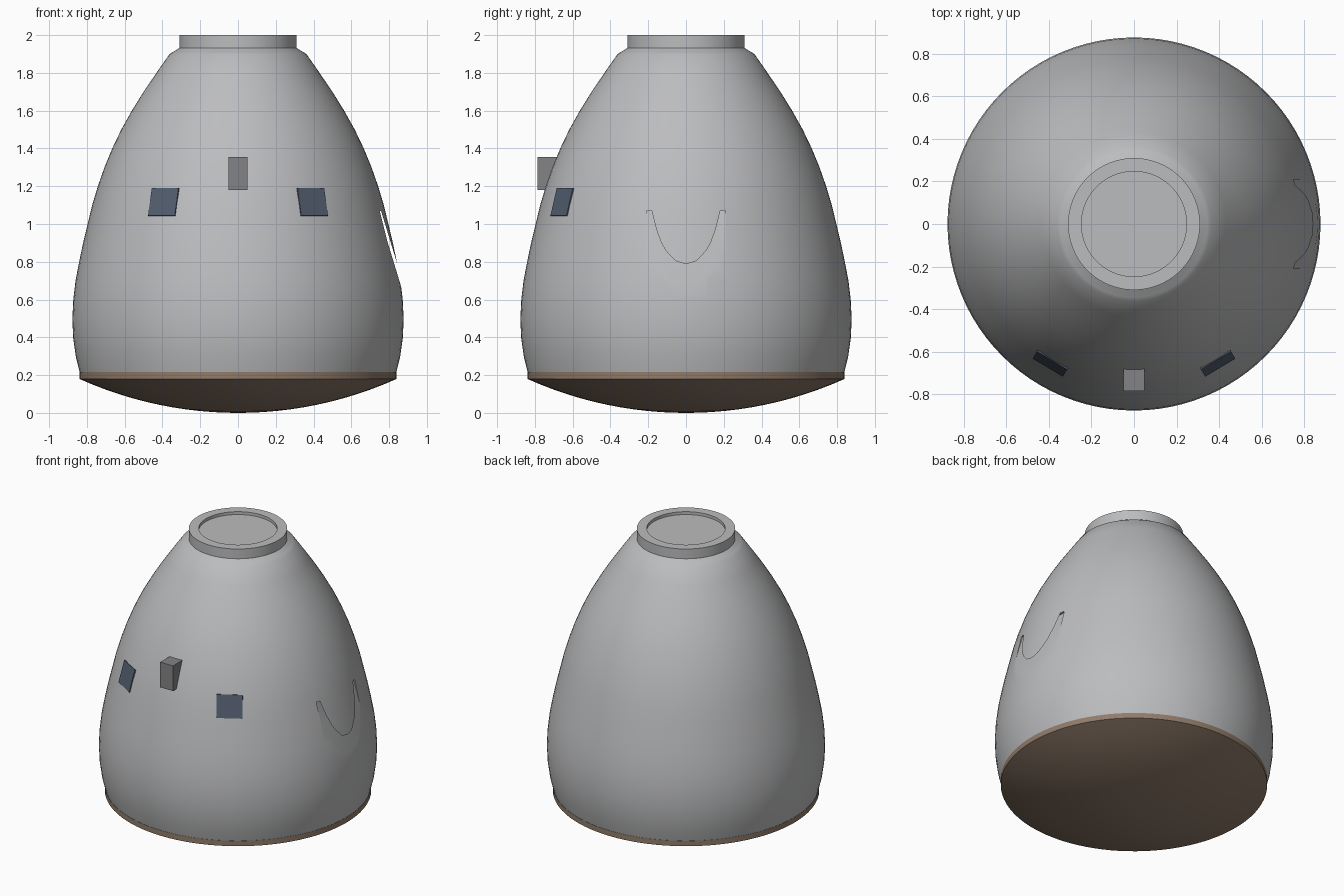
import bpy, bmesh, math
from mathutils import Matrix, Vector

cube = bpy.data.objects.get("Cube")
if cube:
    bpy.data.objects.remove(cube, do_unlink=True)


def material(name, rgb):
    m = bpy.data.materials.new(name)
    m.diffuse_color = (*rgb, 1)
    m.use_nodes = True
    m.node_tree.nodes["Principled BSDF"].inputs["Base Color"].default_value = (*rgb, 1)
    return m


GREY = material("hull grey", (0.50, 0.505, 0.515))
BROWN = material("heat shield brown", (0.28, 0.20, 0.145))
GLASS = material("window blue grey", (0.085, 0.11, 0.155))
DARK = material("periscope grey", (0.23, 0.23, 0.24))


def finish(bm, name, mat):
    bmesh.ops.recalc_face_normals(bm, faces=bm.faces)
    mesh = bpy.data.meshes.new(name)
    bm.to_mesh(mesh)
    bm.free()
    obj = bpy.data.objects.new(name, mesh)
    bpy.context.collection.objects.link(obj)
    if mat:
        mesh.materials.append(mat)
    return obj


def activate(obj):
    bpy.ops.object.select_all(action='DESELECT')
    obj.select_set(True)
    bpy.context.view_layer.objects.active = obj


def lathe(name, profile, mat, steps=96):
    bm = bmesh.new()
    verts = [bm.verts.new((r, 0, z)) for r, z in profile]
    edges = [bm.edges.new(pair) for pair in zip(verts, verts[1:])]
    bmesh.ops.spin(bm, geom=verts + edges, cent=(0, 0, 0), axis=(0, 0, 1),
                   angle=math.tau, steps=steps)
    bmesh.ops.remove_doubles(bm, verts=bm.verts, dist=0.0001)
    return finish(bm, name, mat)


def box(name, size, matrix, mat):
    bm = bmesh.new()
    bmesh.ops.create_cube(bm, size=1, matrix=matrix @ Matrix.Diagonal((*size, 1)))
    return finish(bm, name, mat)


# Bell-shaped hull with a chamfered shoulder, collar and sunken hatch
hull = lathe("hull", [
    (0, 0.215), (0.838, 0.215), (0.859, 0.3), (0.873, 0.4), (0.877, 0.5),
    (0.872, 0.6), (0.86, 0.7), (0.841, 0.8), (0.82, 0.9), (0.796, 1.0),
    (0.772, 1.1), (0.742, 1.2), (0.707, 1.3), (0.666, 1.4), (0.618, 1.5),
    (0.562, 1.6), (0.50, 1.7), (0.432, 1.8), (0.362, 1.9), (0.345, 1.91),
    (0.31, 1.932), (0.31, 2.0), (0.247, 2.0), (0.247, 1.98), (0, 1.98)], GREY)

# Slanted thin slot in the left side, leaving a rounded lip
bm = bmesh.new()
bmesh.ops.create_cube(bm, size=1)
for v in bm.verts:
    z = 1.07 if v.co.z > 0 else 0.56
    x = 0.787 - 0.305 * (z - 0.92) + (0.016 if v.co.x > 0 else 0)
    v.co = (x, v.co.y * 0.42, z)
cutter = finish(bm, "slot_cutter", None)
cutter.hide_render = True
activate(hull)
cut = hull.modifiers.new("slot", 'BOOLEAN')
cut.object = cutter
cut.operation = 'DIFFERENCE'
cut.solver = 'EXACT'
bpy.ops.object.modifier_apply(modifier=cut.name)
bpy.data.objects.remove(cutter, do_unlink=True)

# Shallow spherical heat shield with a short rim
rim_r, rim_z = 0.84, 0.18
ball = (rim_r ** 2 + rim_z ** 2) / (2 * rim_z)
dome = [(r, ball - math.sqrt(ball ** 2 - r ** 2))
        for r in (rim_r * i / 12 for i in range(13))]
shield = lathe("heat_shield", dome + [(rim_r, 0.217), (0, 0.217)], BROWN)

for obj in (hull, shield):
    activate(obj)
    bpy.ops.object.shade_smooth_by_angle(angle=math.radians(25))

# Two flush windows, tilted with the wall
for side, name in ((1, "left_window"), (-1, "right_window")):
    turn = Matrix.Rotation(side * math.radians(31), 4, 'Z')
    place = Matrix.Translation(Vector((0, -0.764, 1.116)))
    tilt = Matrix.Rotation(math.radians(-15), 4, 'X')
    box(name, (0.165, 0.009, 0.152), turn @ place @ tilt, GLASS)

# Periscope block on the front
box("periscope", (0.098, 0.185, 0.175), Matrix.Translation((0, -0.6925, 1.268)), DARK)
